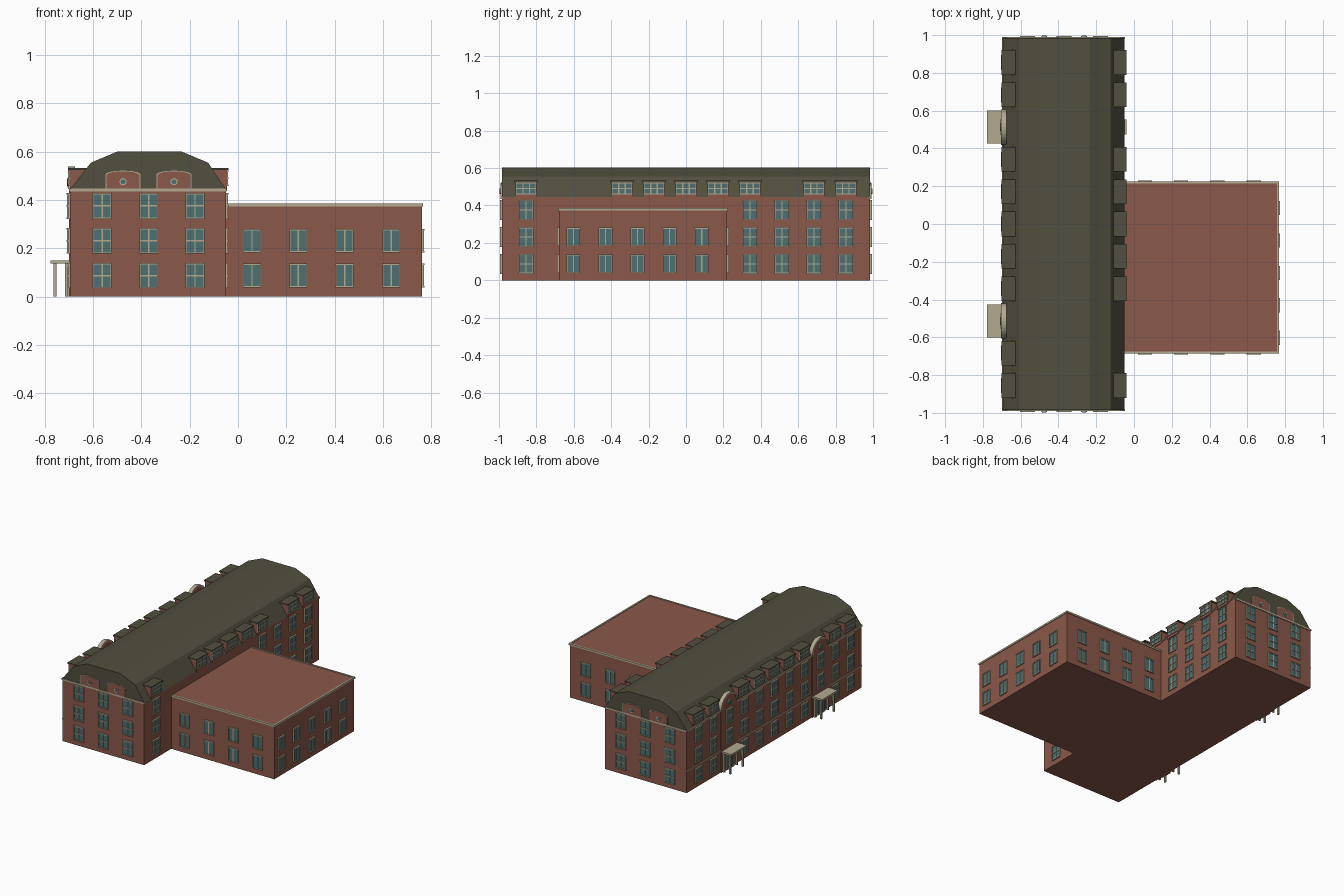
import bpy, bmesh, math
from mathutils import Vector

if "Cube" in bpy.data.objects:
    bpy.data.objects.remove(bpy.data.objects["Cube"])

# Flat colours
MATS = {}
for name, col in {"brick": (0.26, 0.098, 0.068), "roof_slate": (0.085, 0.078, 0.05),
                  "cream_trim": (0.45, 0.40, 0.28), "teal_glass": (0.075, 0.16, 0.16)}.items():
    m = bpy.data.materials.new(name)
    m.diffuse_color = (*col, 1)
    m.use_nodes = True
    m.node_tree.nodes["Principled BSDF"].inputs["Base Color"].default_value = m.diffuse_color
    MATS[name] = m
NAMES = list(MATS)
BRICK, ROOF, CREAM, GLASS = range(4)
PARTS = {}


def wall_frame(origin, u, n):
    """Local wall coordinates: along the wall, outwards, up."""
    o, u, n = Vector(origin), Vector(u), Vector(n)
    return lambda a, out, z: o + u * a + n * out + Vector((0, 0, z))


def prism(part, fr, pts, o0, o1, mat):
    bm = PARTS.setdefault(part, bmesh.new())
    a = [bm.verts.new(fr(u, o0, z)) for u, z in pts]
    b = [bm.verts.new(fr(u, o1, z)) for u, z in pts]
    n = len(pts)
    faces = [bm.faces.new(a), bm.faces.new(b[::-1])]
    for i in range(n):
        j = (i + 1) % n
        faces.append(bm.faces.new((a[i], b[i], b[j], a[j])))
    for f in faces:
        f.material_index = mat


def box(part, fr, u0, u1, o0, o1, z0, z1, mat):
    prism(part, fr, [(u0, z0), (u1, z0), (u1, z1), (u0, z1)], o0, o1, mat)


def arc(c, z, r, a0, a1, n):
    return [(c + r * math.cos(math.radians(a0 + (a1 - a0) * i / n)),
             z + r * math.sin(math.radians(a0 + (a1 - a0) * i / n))) for i in range(n + 1)]


def window(part, fr, c, z0, z1, w, cols=2, rows=2, out=0.0):
    h, t = w / 2, 0.006
    box(part, fr, c - h, c + h, out - 0.002, out + 0.005, z0, z1, GLASS)
    for i in range(cols + 1):
        x = c - h + w * i / cols
        k = t / 2 if 0 < i < cols else t / 3
        box(part, fr, x - k, x + k, out - 0.002, out + 0.009, z0, z1, CREAM)
    for i in range(rows + 1):
        z = z0 + (z1 - z0) * i / rows
        e = 0.003 if i in (0, rows) else 0
        box(part, fr, c - h - e, c + h + e, out - 0.002, out + 0.01, z - t / 2, z + t / 2, CREAM)


def round_window(part, fr, c, z, r, out):
    prism(part, fr, arc(c, z, r, 0, 337.5, 15), out - 0.002, out + 0.005, CREAM)
    prism(part, fr, arc(c, z, r * 0.68, 0, 337.5, 15), out, out + 0.007, GLASS)


X0, X1, Y, H = -0.695, -0.05, 0.985, 0.445
AX, AY0, AY1, AH = 0.762, -0.68, 0.22, 0.378
front = wall_frame((0, -Y, 0), (1, 0, 0), (0, -1, 0))
back = wall_frame((0, Y, 0), (1, 0, 0), (0, 1, 0))
left = wall_frame((X0, 0, 0), (0, 1, 0), (-1, 0, 0))
right = wall_frame((X1, 0, 0), (0, 1, 0), (1, 0, 0))

# Main block and gambrel roof
box("main_walls", front, X0, X1, 0, -2 * Y, 0, H, BRICK)
prism("main_roof", front, [(X0, H), (X1, H), (-0.124, 0.555), (-0.236, 0.602),
                           (-0.497, 0.602), (-0.609, 0.555)], 0, -2 * Y, ROOF)

# Annex with trimmed flat top
ground = wall_frame((0, 0, 0), (1, 0, 0), (0, 1, 0))
box("annex_walls", ground, X1 - 0.01, AX, AY0, AY1, 0, AH + 0.004, BRICK)
a_front = wall_frame((0, AY0, 0), (1, 0, 0), (0, -1, 0))
a_back = wall_frame((0, AY1, 0), (1, 0, 0), (0, 1, 0))
a_right = wall_frame((AX, 0, 0), (0, 1, 0), (1, 0, 0))
for fr, u0, u1 in ((a_front, X1, AX + 0.005), (a_back, X1, AX + 0.005), (a_right, AY0, AY1)):
    box("annex_coping", fr, u0, u1, -0.006, 0.005, AH - 0.004, AH + 0.008, CREAM)

ROWS = ((0.038, 0.137), (0.181, 0.281), (0.325, 0.427))
A_ROWS = ((0.042, 0.135), (0.186, 0.278))

# Gable ends: windows, cornice and two arched panels with round windows
for fr in (front, back):
    for c in (-0.563, -0.37, -0.178):
        for z0, z1 in ROWS:
            window("gable_windows", fr, c, z0, z1, 0.073)
    box("gable_cornice", fr, X0 - 0.003, X1 + 0.003, -0.004, 0.006, 0.436, 0.447, CREAM)
    for c in (-0.476, -0.265):
        top = [(c + 0.069 * math.cos(t), 0.503 + 0.016 * math.sin(t))
               for t in [math.pi * i / 10 for i in range(11)]]
        rim = [(c + (u - c) * 1.05, z + 0.003) for u, z in top]
        prism("gable_panel_rims", fr, [(c - 0.0725, 0.447), (c + 0.0725, 0.447)] + rim,
              -0.004, 0.004, CREAM)
        prism("gable_panels", fr, [(c - 0.069, 0.447), (c + 0.069, 0.447)] + top,
              -0.002, 0.006, BRICK)
        round_window("gable_round_windows", fr, c, 0.476, 0.015, 0.006)

# Annex windows
for fr in (a_front, a_back):
    for c in (0.058, 0.249, 0.442, 0.634):
        for z0, z1 in A_ROWS:
            window("annex_windows", fr, c, z0, z1, 0.069, 2, 1)
for i in range(5):
    for z0, z1 in A_ROWS:
        window("annex_windows", a_right, -0.602 + 0.1715 * i, z0, z1, 0.069, 2, 1)

# Long side windows and dormers
STEP = 0.171


def dormer(fr, c, out):
    box("dormer_walls", fr, c - 0.058, c + 0.058, -0.08, out, 0.44, 0.526, BRICK)
    box("dormer_roofs", fr, c - 0.065, c + 0.065, -0.068, out + 0.006, 0.524, 0.533, ROOF)
    window("dormer_windows", fr, c, 0.461, 0.52, 0.104, 3, 2, out - 0.004)


for i in range(-5, 6):
    c = i * STEP
    entrance = abs(i) == 3
    for k, (z0, z1) in enumerate(ROWS):
        if not (entrance and k == 0):
            window("left_windows", left, c, z0, z1, 0.073, out=0.005 if entrance else 0)
        if i == -5 or i >= 2:
            window("right_windows", right, c, z0, z1, 0.073)
    if not entrance:
        dormer(left, c, 0.0)
    if i in (-5, -2, -1, 0, 1, 2, 4, 5):
        dormer(right, c, 0.004)

# Entrance bays on the left: arched top, door and portico
for s in (-1, 1):
    c = s * 3 * STEP
    box("entrance_bays", left, c - 0.09, c + 0.09, -0.01, 0.005, 0, H, BRICK)
    prism("entrance_arches", left, arc(c, H, 0.086, 0, 180, 16), -0.018, 0.005, BRICK)
    prism("entrance_arch_rims", left, arc(c, H, 0.094, 0, 180, 16) + arc(c, H, 0.083, 180, 0, 16),
          -0.019, 0.009, CREAM)
    round_window("entrance_round_windows", left, c, 0.473, 0.021, 0.006)
    window("entrance_doors", left, c, 0.004, 0.118, 0.08, 2, 1, 0.005)
    box("portico_roofs", left, c - 0.087, c + 0.087, 0, 0.082, 0.137, 0.15, CREAM)
    for o in (0.016, 0.062):
        for d in (-0.07, 0.07):
            box("portico_posts", left, c + d - 0.006, c + d + 0.006, o - 0.006, o + 0.006,
                0, 0.138, CREAM)

# Stone bands on the left facade, broken at the entrance bays
E = 3 * STEP
for u0, u1 in ((-Y, -E - 0.09), (-E + 0.09, E - 0.09), (E + 0.09, Y)):
    box("left_bands", left, u0, u1, -0.003, 0.004, 0.153, 0.16, CREAM)
    box("left_cornice", left, u0, u1, -0.003, 0.005, 0.437, 0.447, CREAM)

# Turn the collected parts into objects
for part, bm in PARTS.items():
    bmesh.ops.recalc_face_normals(bm, faces=bm.faces)
    used = sorted({f.material_index for f in bm.faces})
    for f in bm.faces:
        f.material_index = used.index(f.material_index)
    me = bpy.data.meshes.new(part)
    bm.to_mesh(me)
    bm.free()
    for k in used:
        me.materials.append(MATS[NAMES[k]])
    bpy.context.collection.objects.link(bpy.data.objects.new(part, me))
